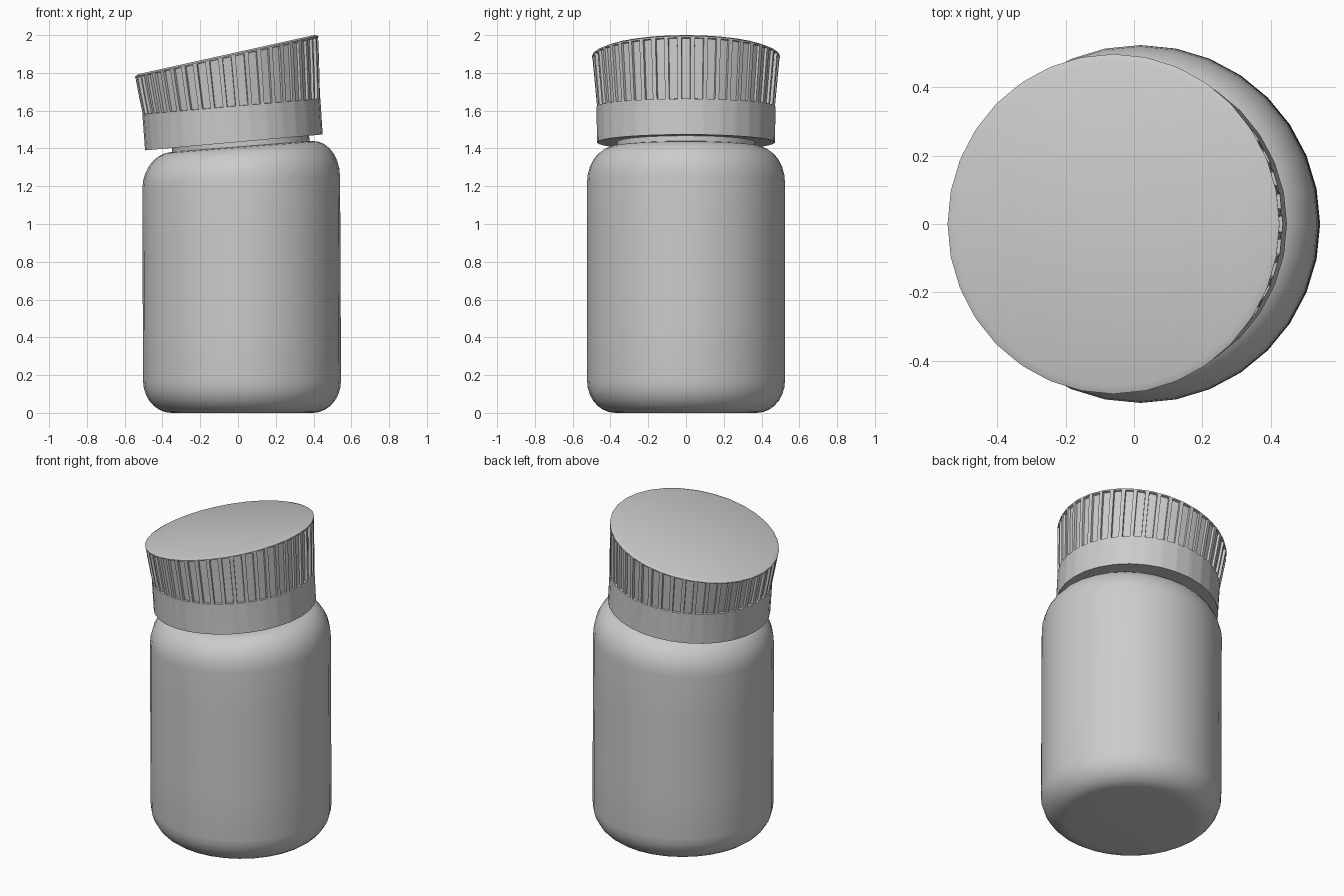
import bpy, bmesh
from math import sin, cos, pi, radians

if "Cube" in bpy.data.objects:
    bpy.data.objects.remove(bpy.data.objects["Cube"])

SIDES = 32      # facets of every round part
GROOVES = 44    # grip grooves round the cap
full = [(2 * pi * i / SIDES, False) for i in range(SIDES)]


def loft(name, rings, samples=full):
    """Skin tilted rings (cx, cz, radius, tilt in degrees, groove depth), capped at both ends."""
    bm = bmesh.new()
    loops = []
    for cx, cz, r, tilt, depth in rings:
        t = radians(tilt)
        loop = []
        for a, grooved in samples:
            step = 2 * pi / SIDES
            facet = cos(step / 2) / cos(a % step - step / 2)   # stay on the 32-gon
            q = r * facet - (depth if grooved else 0)
            loop.append(bm.verts.new((cx + q * cos(a) * cos(t), q * sin(a),
                                      cz + q * cos(a) * sin(t))))
        loops.append(loop)
    n = len(samples)
    for lo, hi in zip(loops, loops[1:]):
        for i in range(n):
            j = (i + 1) % n
            bm.faces.new((lo[i], lo[j], hi[j], hi[i]))
    bm.faces.new(loops[0][::-1])
    bm.faces.new(loops[-1])
    mesh = bpy.data.meshes.new(name)
    bm.to_mesh(mesh)
    bm.free()
    ob = bpy.data.objects.new(name, mesh)
    bpy.context.collection.objects.link(ob)
    bpy.ops.object.select_all(action='DESELECT')
    ob.select_set(True)
    bpy.context.view_layer.objects.active = ob
    bpy.ops.object.shade_smooth_by_angle(angle=radians(32))
    return ob


# Jar body: rounded cylinder whose top leans gently to one side
R, FILLET, TOP = 0.524, 0.15, 1.41
body = []
for i in range(8):
    a = pi / 2 * i / 7
    body.append((R - FILLET + FILLET * sin(a), 0.17 * (1 - cos(a))))
for z in (0.45, 0.7, 0.95):
    body.append((R, z))
for i in range(8):
    a = pi / 2 * i / 7
    body.append((R - FILLET + FILLET * cos(a), TOP - 0.19 * (1 - sin(a))))
loft("jar_body", [(0.022 - 0.004 * z, z, r, 4.5 * (z / TOP) ** 2, 0) for r, z in body])

# Neck between the body and the cap
loft("jar_neck", [(0.017, 1.39, 0.365, 4.5, 0), (0.01, 1.47, 0.365, 5.1, 0)])

# Cap: plain band, then a flared grip with recessed grooves and a bevelled top
samples = []
for g in range(GROOVES):
    for f, inside in ((-0.34, False), (-0.32, True), (0, True), (0.32, True), (0.34, False), (0.5, False)):
        samples.append((2 * pi * (g + f) / GROOVES, inside))


def grip(t, depth):
    return (-0.035 - 0.025 * t, 1.622 + 0.266 * t, 0.473 + 0.025 * t, 5 + 7.5 * t, depth)


cap = [(-0.022, 1.432, 0.472, 5.1, 0), grip(0, 0), grip(0.005, 0.014)]
cap += [grip(t, 0.014) for t in (0.25, 0.5, 0.75, 0.97)]
cap += [grip(0.975, 0), grip(1, 0), (-0.062, 1.897, 0.476, 12.5, 0)]
loft("screw_cap", cap, samples)
